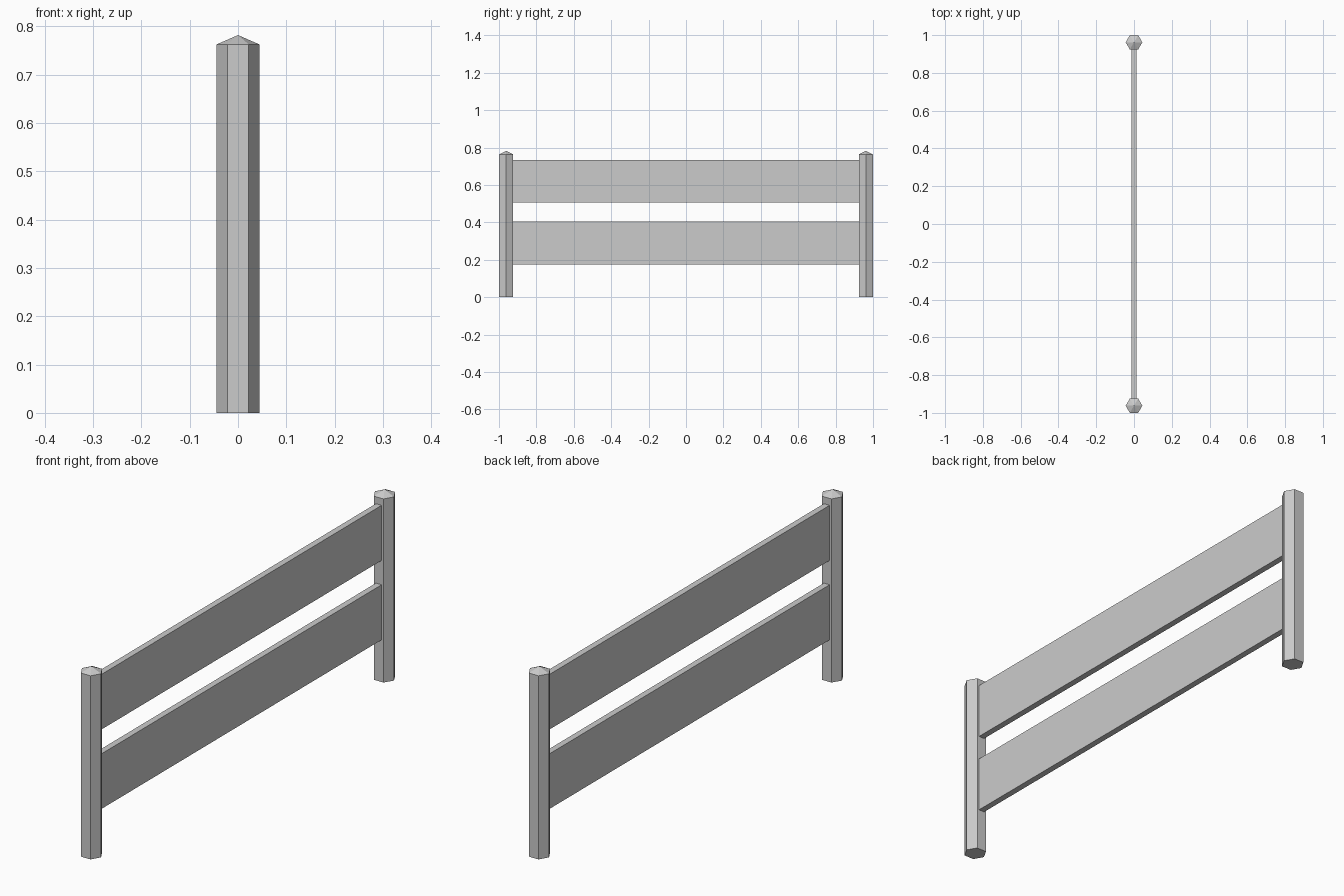
import bpy, bmesh
from math import cos, sin, pi

if "Cube" in bpy.data.objects:
    bpy.data.objects.remove(bpy.data.objects["Cube"])

POST_R, POST_Y = 0.044, 0.962
SHOULDER, TIP = 0.763, 0.782


def make_object(name, bm):
    bmesh.ops.recalc_face_normals(bm, faces=bm.faces)
    mesh = bpy.data.meshes.new(name)
    bm.to_mesh(mesh)
    bm.free()
    obj = bpy.data.objects.new(name, mesh)
    bpy.context.collection.objects.link(obj)
    return obj


# Hexagonal post with a shallow pointed cap
def post(name, y):
    bm = bmesh.new()
    ring = [(POST_R * cos(i * pi / 3), POST_R * sin(i * pi / 3)) for i in range(6)]
    low = [bm.verts.new((px, py, 0)) for px, py in ring]
    high = [bm.verts.new((px, py, SHOULDER)) for px, py in ring]
    tip = bm.verts.new((0, 0, TIP))
    bm.faces.new(low[::-1])
    for i in range(6):
        j = (i + 1) % 6
        bm.faces.new((low[i], low[j], high[j], high[i]))
        bm.faces.new((high[i], high[j], tip))
    make_object(name, bm).location.y = y


# Flat plank spanning between the posts
def rail(name, z0, z1):
    bm = bmesh.new()
    bmesh.ops.create_cube(bm, size=1)
    bmesh.ops.scale(bm, vec=(0.026, 2 * (POST_Y - 0.0375), z1 - z0), verts=bm.verts)
    make_object(name, bm).location.z = (z0 + z1) / 2


post("front_post", -POST_Y)
post("back_post", POST_Y)
rail("lower_rail", 0.175, 0.404)
rail("upper_rail", 0.505, 0.734)
